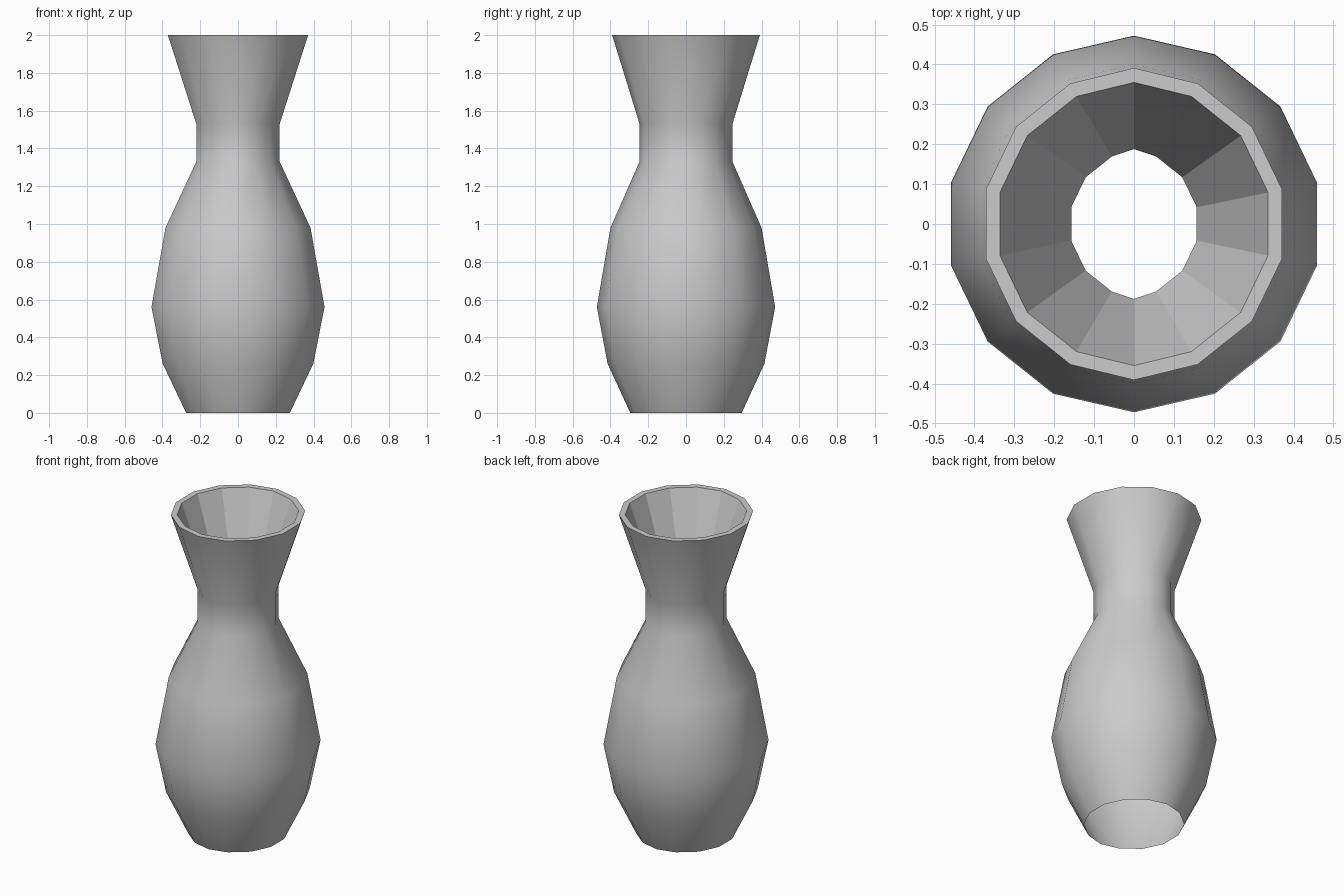
import bpy, bmesh, math

if "Cube" in bpy.data.objects:
    bpy.data.objects.remove(bpy.data.objects["Cube"])

SIDES = 14

# Profile: height, radius at front/back corner, inward x shift of the side corners
OUTER = [
    (0.00, 0.295, 0.013),
    (0.26, 0.415, 0.006),
    (0.56, 0.472, 0.002),
    (0.98, 0.400, 0.006),
    (1.33, 0.246, 0.019),
    (1.53, 0.246, 0.019),
    (2.00, 0.391, 0.010),
]
INNER = [
    (2.00, 0.355, 0.010),
    (1.50, 0.188, 0.026),
]


def ring(bm, z, r, shift):
    verts = []
    for i in range(SIDES):
        a = math.pi / 2 + 2 * math.pi * i / SIDES
        x, y = r * math.cos(a), r * math.sin(a)
        if abs(x) > 1e-5:
            x -= math.copysign(shift, x)
        verts.append(bm.verts.new((x, y, z)))
    return verts


bm = bmesh.new()
rings = [ring(bm, *p) for p in OUTER + INNER]

# Smooth body, then flat rim and flat inner funnel; the base is open
for k, (low, high) in enumerate(zip(rings, rings[1:])):
    for i in range(SIDES):
        j = (i + 1) % SIDES
        face = bm.faces.new((low[i], low[j], high[j], high[i]))
        face.smooth = k < len(OUTER) - 1

mesh = bpy.data.meshes.new("vase")
bm.to_mesh(mesh)
bm.free()
vase = bpy.data.objects.new("vase", mesh)
bpy.context.collection.objects.link(vase)
